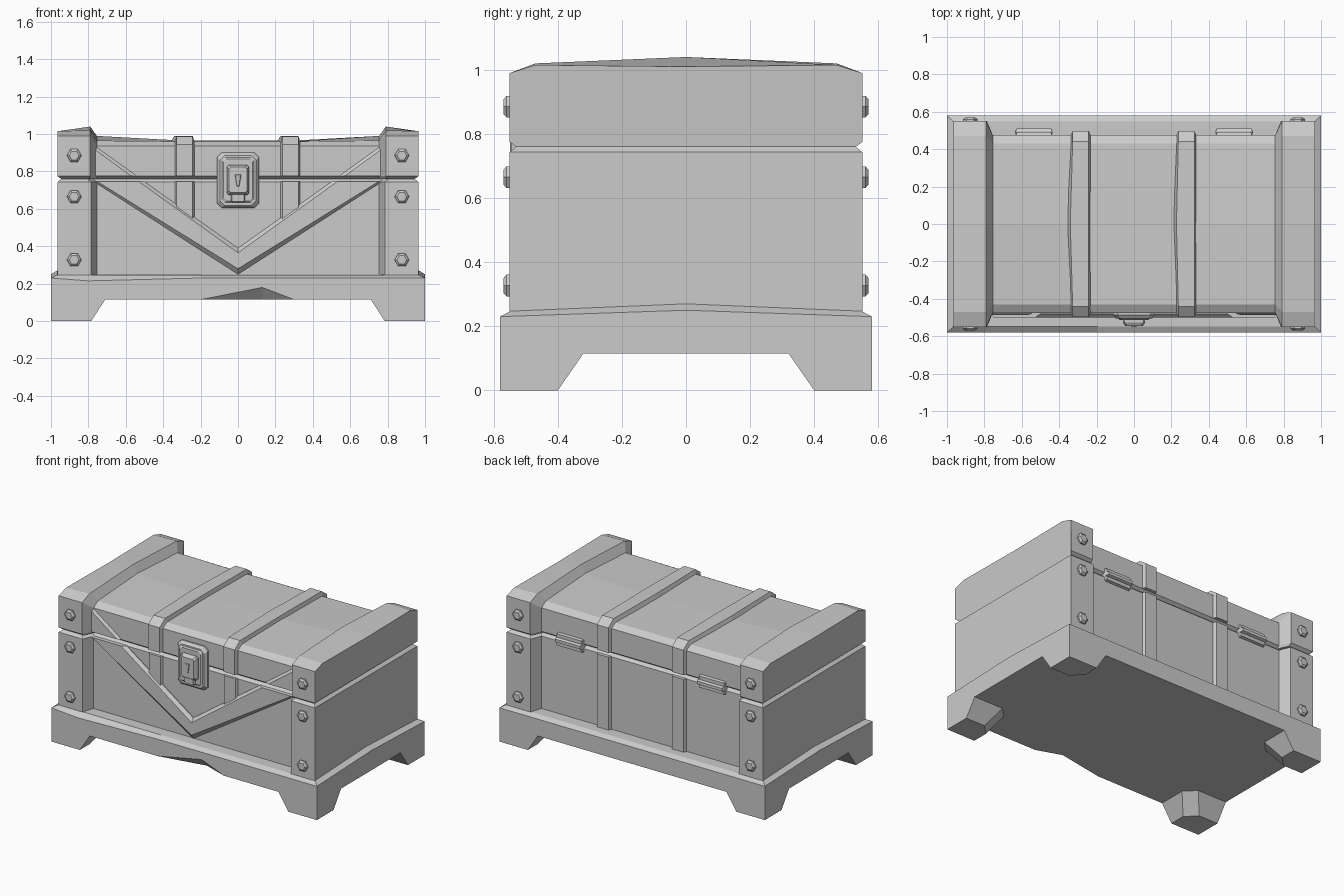
import bpy, bmesh, math

if "Cube" in bpy.data.objects:
    bpy.data.objects.remove(bpy.data.objects["Cube"])


def loft(name, rings):
    """Closed solid through rings of equal point count, capped at both ends."""
    bm = bmesh.new()
    vs = [[bm.verts.new(p) for p in r] for r in rings]
    n = len(rings[0])
    for a, b in zip(vs, vs[1:]):
        for i in range(n):
            j = (i + 1) % n
            bm.faces.new((a[i], a[j], b[j], b[i]))
    bm.faces.new(vs[0])
    bm.faces.new(vs[-1])
    bmesh.ops.remove_doubles(bm, verts=bm.verts[:], dist=0.0005)
    bmesh.ops.recalc_face_normals(bm, faces=bm.faces[:])
    me = bpy.data.meshes.new(name)
    bm.to_mesh(me)
    bm.free()
    ob = bpy.data.objects.new(name, me)
    bpy.context.collection.objects.link(ob)
    return ob


def plate(name, outer, inner, y0, y1):
    """Chamfered plate: outline 'outer' (x, z) at y0 rising to 'inner' at y1."""
    ym = y0 + (y1 - y0) * 0.45
    return loft(name, [[(x, y0, z) for x, z in outer],
                       [(x, ym, z) for x, z in outer],
                       [(x, y1, z) for x, z in inner]])


def octagon(cx, cz, hx, hz, c):
    """Rectangle with cut corners."""
    return [(cx + sx * (hx - dx), cz + sz * (hz - dz)) for sx, sz, dx, dz in
            [(-1, -1, 0, c), (-1, -1, c, 0), (1, -1, c, 0), (1, -1, 0, c),
             (1, 1, 0, c), (1, 1, c, 0), (-1, 1, c, 0), (-1, 1, 0, c)]]


def box_plate(name, cx, cz, hx, hz, c, bev, y0, y1):
    return plate(name, octagon(cx, cz, hx, hz, c),
                 octagon(cx, cz, hx - bev, hz - bev, c), y0, y1)


# plinth with a chamfered, slightly uneven top and a chip in the front edge
EDGE = [(-1, -.58), (-.8, -.58), (-.2, -.58), (.13, -.58), (.3, -.58), (.8, -.58), (1, -.58),
        (1, 0), (1, .58), (0, .58), (-1, .58), (-1, 0)]
side = lambda x, y: abs(x) == 1 and y == 0
loft("plinth", [
    [(x, -.52 if x == .13 else y, .115) for x, y in EDGE],
    [(x, y, .18 if x == .13 else .115) for x, y in EDGE],
    [(x, y, .25 if side(x, y) else .215 if x == -.8 else .23) for x, y in EDGE],
    [(x * .967, y * .945, .27 if side(x, y) else .247) for x, y in EDGE]])

# four tapered feet
for sx in (-1, 1):
    for sy in (-1, 1):
        def foot(a, b, z):
            return [(sx * x, sy * y, z) for x, y in
                    [(1, .58), (a, .58), (a, b + .07), (a + .07, b), (1, b)]]
        loft("foot", [foot(.785, .40, 0), foot(.71, .32, .115)])


# lower body: I-shaped outline gives thick ends and a recessed middle
def outline(d, z):
    q = [(.965 - d, .55 - d), (.785 + d, .55 - d), (.755 + d, .475 - d)]
    h = q + [(-x, y) for x, y in q[::-1]]
    return [(x, y, z) for x, y in h] + [(-x, -y, z) for x, y in h]


loft("lower_body", [outline(0, .2), outline(0, .743), outline(.02, .76)])


# lid: cross-sections swept along x
def lid_ring(x, w, ze, zs, zc, ch, end=0):
    half = [(w - .02, .76), (w, .775), (w, ze), (w - ch, zs)]
    prof = [(-y, z) for y, z in half] + [(0, zc)] + half[::-1]
    return [(x - math.copysign(end, x) if z == .76 else x, y, z) for y, z in prof]


LID = [(.965, .55, .99, 1.015, 1.01, .08, .02), (.79, .55, .99, 1.02, 1.04, .08, 0),
       (.755, .475, .935, .965, .99, .045, 0), (.3, .475, .935, .96, .965, .045, 0)]
loft("lid", [lid_ring(-a[0], *a[1:]) for a in LID] + [lid_ring(*a) for a in LID[::-1]])


# two straps, each in three lengths broken at the lid seam
def strap(name, cx, path, bulge=0):
    rings = []
    for (yo, zo), (yi, zi) in path:
        b = bulge if yo == 0 else 0
        rings.append([(cx - .055 - b, yi, zi), (cx - .043 - b * .5, yo, zo),
                      (cx + .043, yo, zo), (cx + .055, yi, zi)])
    loft(name, rings)


top = [((.497, .775), (.47, .775)), ((.497, .945), (.47, .93)),
       ((.44, .987), (.425, .95)), ((0, .99), (0, .95))]
over = [((-a, b), (-c, d)) for (a, b), (c, d) in top] + top[-2::-1]
for cx, bulge in ((-.285, .025), (.28, .02)):
    strap("lid_strap", cx, over, bulge)
    strap("front_strap", cx, [((-.49, z), (-.47, z)) for z in (.53, .745)])
    strap("back_strap", cx, [((.495, z), (.47, z)) for z in (.24, .745)])

# raised V band on the front, with its upper tips on the lid
plate("v_band",
      [(-.77, .745), (-.5, .745), (0, .39), (.5, .745), (.77, .745), (0, .25)],
      [(-.75, .745), (-.53, .745), (0, .365), (.53, .745), (.75, .745), (0, .28)],
      -.465, -.5)
for s in (-1, 1):
    plate("v_tip", [(s * .77, .775), (s * .54, .775), (s * .77, .94)],
          [(s * .77, .775), (s * .57, .775), (s * .77, .92)], -.465, -.487)

# lock: back plate, raised frame, case, hasp and keyhole
box_plate("lock_plate", 0, .752, .112, .148, .025, .015, -.47, -.505)
box_plate("lock_frame", 0, .755, .085, .12, .015, .008, -.5, -.513)
box_plate("lock_case", 0, .755, .06, .08, .01, .012, -.51, -.545)
box_plate("lock_hasp", 0, .665, .038, .03, .005, .005, -.51, -.53)
plate("keyhole", [(-.018, .785), (.018, .785), (.007, .72), (-.007, .72)],
      [(-.013, .782), (.013, .782), (.005, .723), (-.005, .723)], -.54, -.549)


# hex bolts on the corner posts, front and back
def hexagon(cx, y, cz, r):
    return [(cx + r * math.cos(i * math.pi / 3), y, cz + r * math.sin(i * math.pi / 3))
            for i in range(6)]


for sx in (-1, 1):
    for sy in (-1, 1):
        for z in (.885, .665, .327):
            x = sx * .876
            loft("bolt", [hexagon(x, sy * .54, z, .039), hexagon(x, sy * .56, z, .039),
                          hexagon(x, sy * .57, z, .026)])

# two hinges across the back seam
for sx in (-1, 1):
    box_plate("hinge_leaf", sx * .535, .76, .1, .045, .004, .006, .455, .492)
    box_plate("hinge_barrel", sx * .535, .76, .1, .016, .002, .006, .485, .51)
